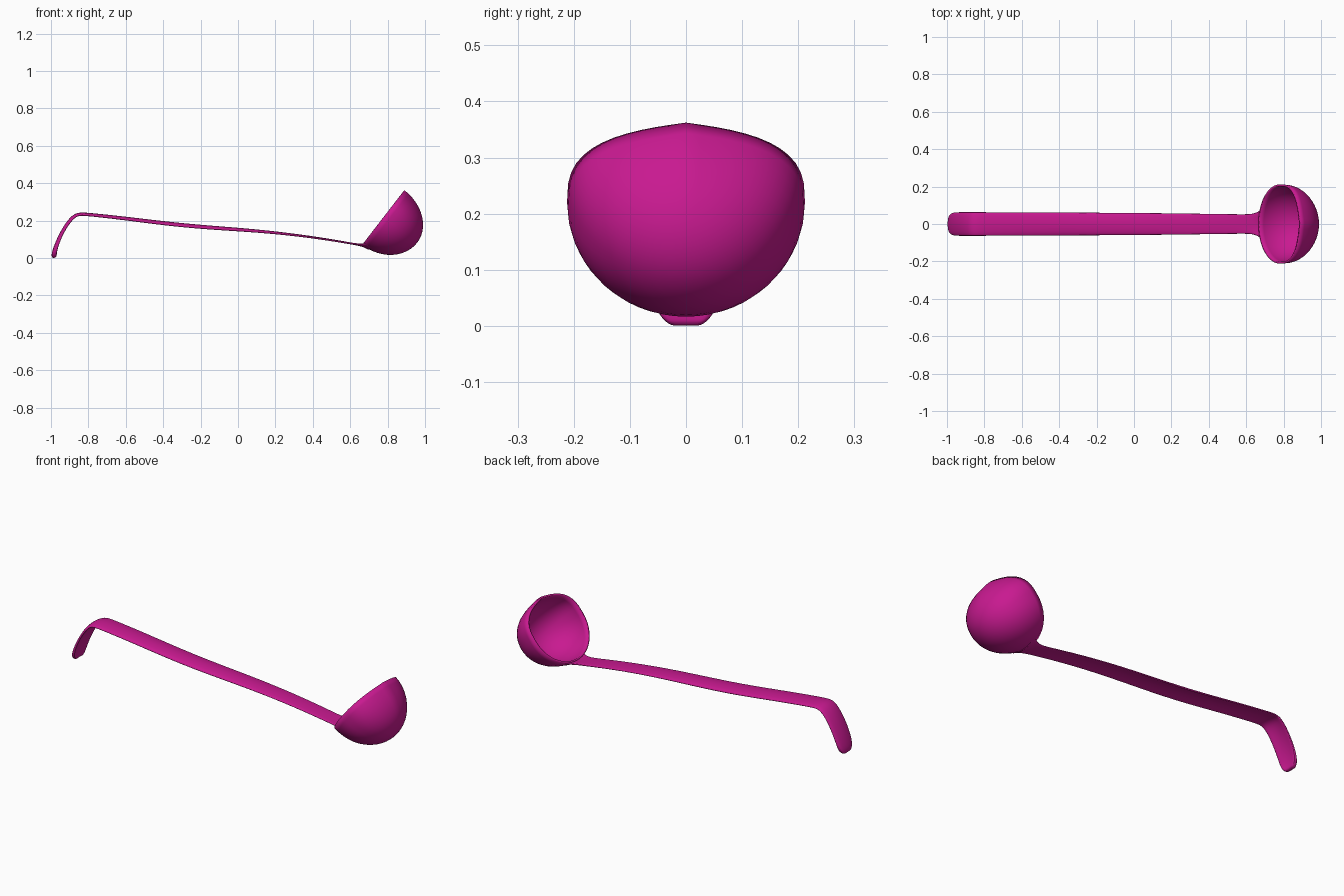
import bpy, bmesh, math
from mathutils import Vector

if "Cube" in bpy.data.objects:
    bpy.data.objects.remove(bpy.data.objects["Cube"])

mat = bpy.data.materials.new("magenta")
mat.diffuse_color = (0.58, 0.01, 0.28, 1)
mat.use_nodes = True
mat.node_tree.nodes["Principled BSDF"].inputs["Base Color"].default_value = mat.diffuse_color


def finish(bm, name):
    me = bpy.data.meshes.new(name)
    bm.to_mesh(me)
    bm.free()
    me.materials.append(mat)
    ob = bpy.data.objects.new(name, me)
    bpy.context.collection.objects.link(ob)
    bpy.context.view_layer.objects.active = ob
    ob.select_set(True)
    return ob


# Bowl: tilted half ellipsoid, squarer and peaked on its upper rim
U = Vector((0.61, 0, 0.79))       # up along the rim plane
D = Vector((0.79, 0, -0.61))      # depth direction
C = Vector((0.78, 0, 0.22))       # rim centre
SEG, RINGS, RY, DEPTH = 48, 12, 0.212, 0.226


def rim(a):
    c, s = math.cos(a), math.sin(a)
    if s <= 0:
        return 0.19 * s, 0.19 * s
    k = abs(c)
    return 0.18 * s, 0.143 * max(0, 1 - k ** 3) ** (1 / 3) + 0.037 * (1 - k)


bm = bmesh.new()
rings = []
for i in range(RINGS):
    t = math.pi / 2 * i / RINGS
    ring = []
    for j in range(SEG):
        a = 2 * math.pi * j / SEG
        plain, lip = rim(a)
        w = math.cos(t) ** 3
        u = (plain * (1 - w) + lip * w) * math.cos(t)
        p = C + U * u + D * DEPTH * math.sin(t)
        p.y = RY * math.cos(a) * math.cos(t)
        ring.append(bm.verts.new(p))
    rings.append(ring)
pole = bm.verts.new(C + D * DEPTH)
for j in range(SEG):
    k = (j + 1) % SEG
    for a, b in zip(rings, rings[1:]):
        bm.faces.new((a[j], a[k], b[k], b[j]))
    bm.faces.new((rings[-1][j], rings[-1][k], pole))
bm.normal_update()
if pole.link_faces[0].normal.dot(D) < 0:
    bmesh.ops.reverse_faces(bm, faces=bm.faces[:])
bowl = finish(bm, "bowl")
m = bowl.modifiers.new("wall", 'SOLIDIFY')
m.thickness = 0.01
m.offset = -1
bpy.ops.object.shade_smooth_by_angle(angle=math.radians(50))
bowl.select_set(False)

# Handle: arched strip swept along a path with a hook at the far end
# stations: x, z, half width, thickness, arch drop at the edges
stations = [
    (-0.983, 0.000, 0.028, 0.022, 0.002), (-0.986, 0.015, 0.046, 0.026, 0.006),
    (-0.982, 0.045, 0.060, 0.020, 0.009), (-0.962, 0.105, 0.064, 0.014, 0.011),
    (-0.925, 0.175, 0.064, 0.013, 0.011), (-0.885, 0.225, 0.064, 0.013, 0.011),
    (-0.850, 0.240, 0.064, 0.012, 0.010), (-0.800, 0.237, 0.064, 0.012, 0.010),
    (-0.600, 0.216, 0.063, 0.013, 0.011), (-0.300, 0.178, 0.062, 0.015, 0.013),
    (0.000, 0.157, 0.060, 0.013, 0.011), (0.200, 0.139, 0.058, 0.010, 0.008),
    (0.400, 0.113, 0.055, 0.009, 0.005), (0.550, 0.088, 0.053, 0.009, 0.003),
    (0.630, 0.073, 0.052, 0.010, 0.000), (0.662, 0.066, 0.066, 0.012, -0.008),
    (0.684, 0.055, 0.090, 0.011, -0.024), (0.700, 0.043, 0.085, 0.010, -0.022),
]
bm = bmesh.new()
sections = []
for i, (x, z, w, th, arch) in enumerate(stations):
    a, b = stations[max(i - 1, 0)], stations[min(i + 1, len(stations) - 1)]
    tan = Vector((b[0] - a[0], 0, b[1] - a[1])).normalized()
    nor = Vector((-tan.z, 0, tan.x))
    sec = []
    for side, row in ((1, (-1, -0.6, 0, 0.6, 1)), (-1, (1, 0.6, 0, -0.6, -1))):
        for f in row:
            p = Vector((x, f * w, z)) + nor * (side * th / 2 - arch * f * f)
            sec.append(bm.verts.new(p))
    sections.append(sec)
n = len(sections[0])
for a, b in zip(sections, sections[1:]):
    for j in range(n):
        k = (j + 1) % n
        bm.faces.new((a[j], a[k], b[k], b[j]))
for s in (sections[0], sections[-1]):
    for j in range(4):
        bm.faces.new((s[j], s[j + 1], s[8 - j], s[9 - j]))
bmesh.ops.recalc_face_normals(bm, faces=bm.faces[:])
handle = finish(bm, "handle")
m = handle.modifiers.new("smooth", 'SUBSURF')
m.levels = m.render_levels = 2
bpy.ops.object.shade_smooth_by_angle(angle=math.radians(60))
